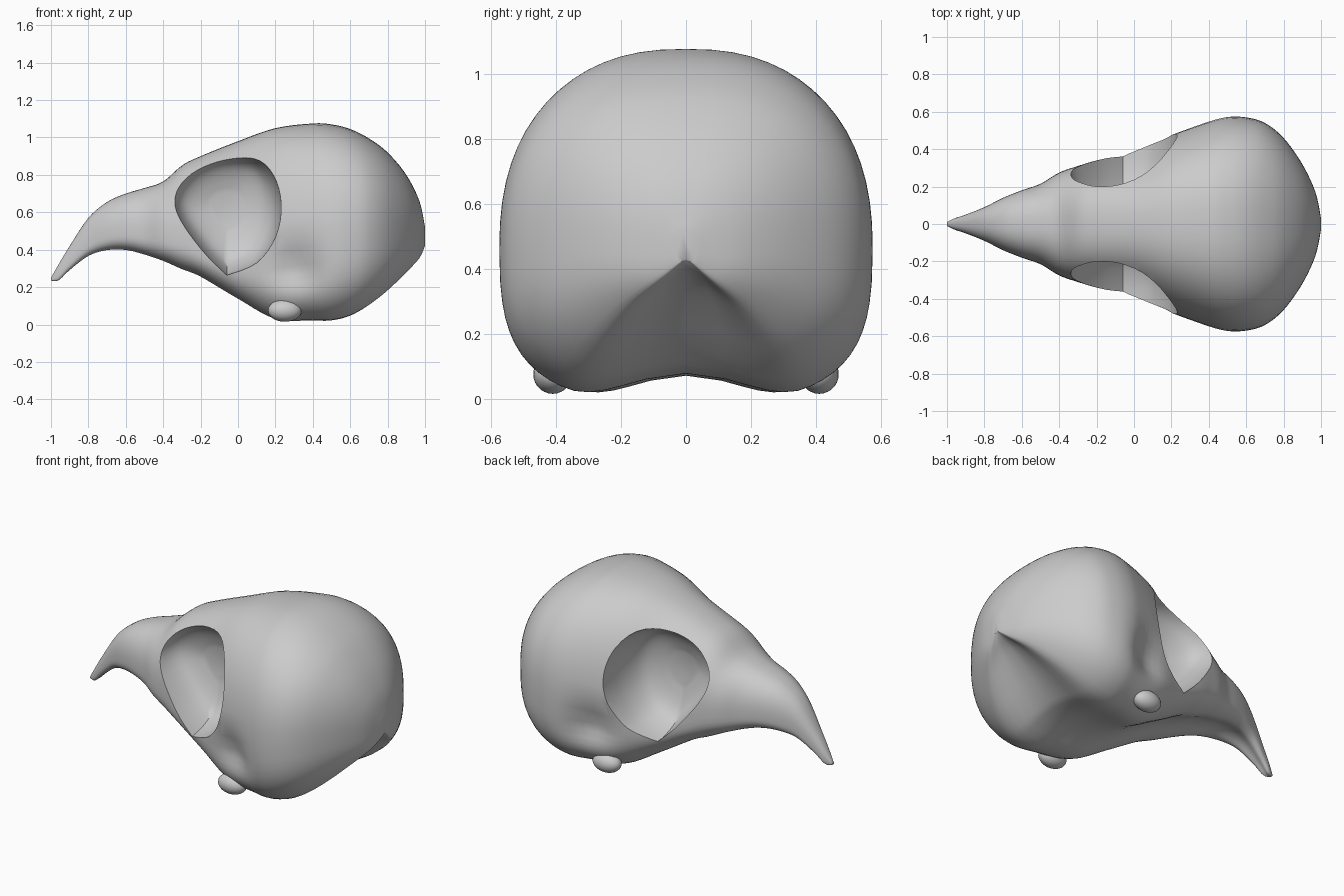
import bpy, bmesh, math
from mathutils import Vector

cube = bpy.data.objects.get("Cube")
if cube:
    bpy.data.objects.remove(cube, do_unlink=True)

# One bone colour
bone = bpy.data.materials.new("grey_bone")
bone.use_nodes = True
bone.diffuse_color = (0.6, 0.6, 0.6, 1)
bone.node_tree.nodes["Principled BSDF"].inputs["Base Color"].default_value = (0.6, 0.6, 0.6, 1)


def catmull(keys, steps):
    """Smooth path through the keys, which may have any number of values."""
    keys = [Vector(k) for k in keys]
    out = []
    for i in range(len(keys) - 1):
        a, b = keys[max(i - 1, 0)], keys[i]
        c, d = keys[i + 1], keys[min(i + 2, len(keys) - 1)]
        for s in range(steps):
            t = s / steps
            out.append(0.5 * (2 * b + (c - a) * t + (2 * a - 5 * b + 4 * c - d) * t**2
                              + (3 * b - a - 3 * c + d) * t**3))
    return out + [keys[-1]]


def loft(name, rings):
    """Skin closed rings of points and cap both ends."""
    bm = bmesh.new()
    rows = [[bm.verts.new(p) for p in ring] for ring in rings]
    n = len(rows[0])
    for r, q in zip(rows, rows[1:]):
        for i in range(n):
            j = (i + 1) % n
            bm.faces.new((r[i], r[j], q[j], q[i]))
    bm.faces.new(rows[0])
    bm.faces.new(rows[-1])
    bmesh.ops.recalc_face_normals(bm, faces=bm.faces)
    mesh = bpy.data.meshes.new(name)
    bm.to_mesh(mesh)
    bm.free()
    mesh.materials.append(bone)
    obj = bpy.data.objects.new(name, mesh)
    bpy.context.collection.objects.link(obj)
    return obj


def smooth(obj, degrees):
    bpy.ops.object.select_all(action="DESELECT")
    obj.select_set(True)
    bpy.context.view_layer.objects.active = obj
    bpy.ops.object.shade_smooth_by_angle(angle=math.radians(degrees))


def bump(x, z, cx, cz, rx, rz):
    return math.exp(-((x - cx) / rx) ** 2 - ((z - cz) / rz) ** 2)


def section(x, top, bottom, wide, half, count=64):
    """Boxy oval cross-section with a vaulted underside."""
    ring = []
    vault = half * (0.16 + 0.5 * max(0, x - 0.6))
    for i in range(count):
        a = math.tau * i / count
        c, s = math.cos(a), math.sin(a)
        n = 2.4 if s > 0 else 3
        y = half * math.copysign(abs(c) ** (2 / n), c)
        rise = (top - wide) if s > 0 else (wide - bottom) * 1.05
        z = wide + rise * math.copysign(abs(s) ** (2 / n), s)
        if s < 0:
            u = min(abs(y) / (0.65 * half), 1)
            z += vault * (1 - u * u) ** 2
        # Ear hollow behind the socket
        y *= 1 - 0.13 * bump(x, z, 0.3, 0.3, 0.13, 0.11)
        ring.append((x, y, z))
    return ring


# Skull and beak: x, top, bottom, height of widest line, half width
SKULL = [
    (-1, .25, .235, .24, .01), (-.96, .32, .235, .27, .03), (-.9, .42, .29, .34, .05),
    (-.8, .57, .365, .44, .09), (-.7, .655, .395, .48, .14), (-.6, .7, .395, .49, .18),
    (-.5, .73, .37, .48, .215), (-.4, .765, .335, .47, .275), (-.3, .85, .29, .45, .31),
    (-.2, .9, .25, .4, .34), (0, .98, .13, .34, .39), (.2, 1.05, .02, .38, .48),
    (.4, 1.075, .01, .42, .55), (.5, 1.07, .01, .44, .573), (.6, 1.045, .035, .46, .57),
    (.7, .995, .09, .48, .54), (.8, .92, .17, .49, .46), (.9, .8, .27, .5, .32),
    (.97, .66, .35, .48, .17), (1, .52, .42, .47, .03)]
skull = loft("skull", [section(*k) for k in catmull(SKULL, 5)])

# Eye sockets: teardrop outline tapering towards the middle of the skull
OUTLINE = [(-.06, .26), (.1, .33), (.2, .47), (.23, .64), (.19, .8), (.09, .9),
           (-.08, .915), (-.24, .86), (-.345, .74), (-.34, .6), (-.2, .4), (-.06, .26)]
outline = catmull(OUTLINE, 4)[:-1]
DEPTH = catmull([(.1, .3), (.13, .6), (.18, .82), (.28, .95), (.42, 1), (.8, 1.02)], 3)
for side, label in ((1, "back"), (-1, "front")):
    rings = [[(-.06 + (x + .06) * k, side * y, .62 + (z - .62) * k) for x, z in outline]
             for y, k in DEPTH]
    cutter = loft(label + "_socket_cutter", rings)
    cut = skull.modifiers.new(label + "_socket", "BOOLEAN")
    cut.operation, cut.solver, cut.object = "DIFFERENCE", "EXACT", cutter
    bpy.context.view_layer.objects.active = skull
    bpy.ops.object.modifier_apply(modifier=cut.name)
    bpy.data.objects.remove(cutter, do_unlink=True)

    # Jaw joint knob under the cheek
    bpy.ops.mesh.primitive_uv_sphere_add(segments=24, ring_count=14, radius=1,
                                         location=(.25, side * .41, .075))
    knob = bpy.context.object
    knob.name = label + "_jaw_joint"
    knob.scale = (.09, .06, .06)
    knob.data.materials.append(bone)
    smooth(knob, 60)

smooth(skull, 50)
